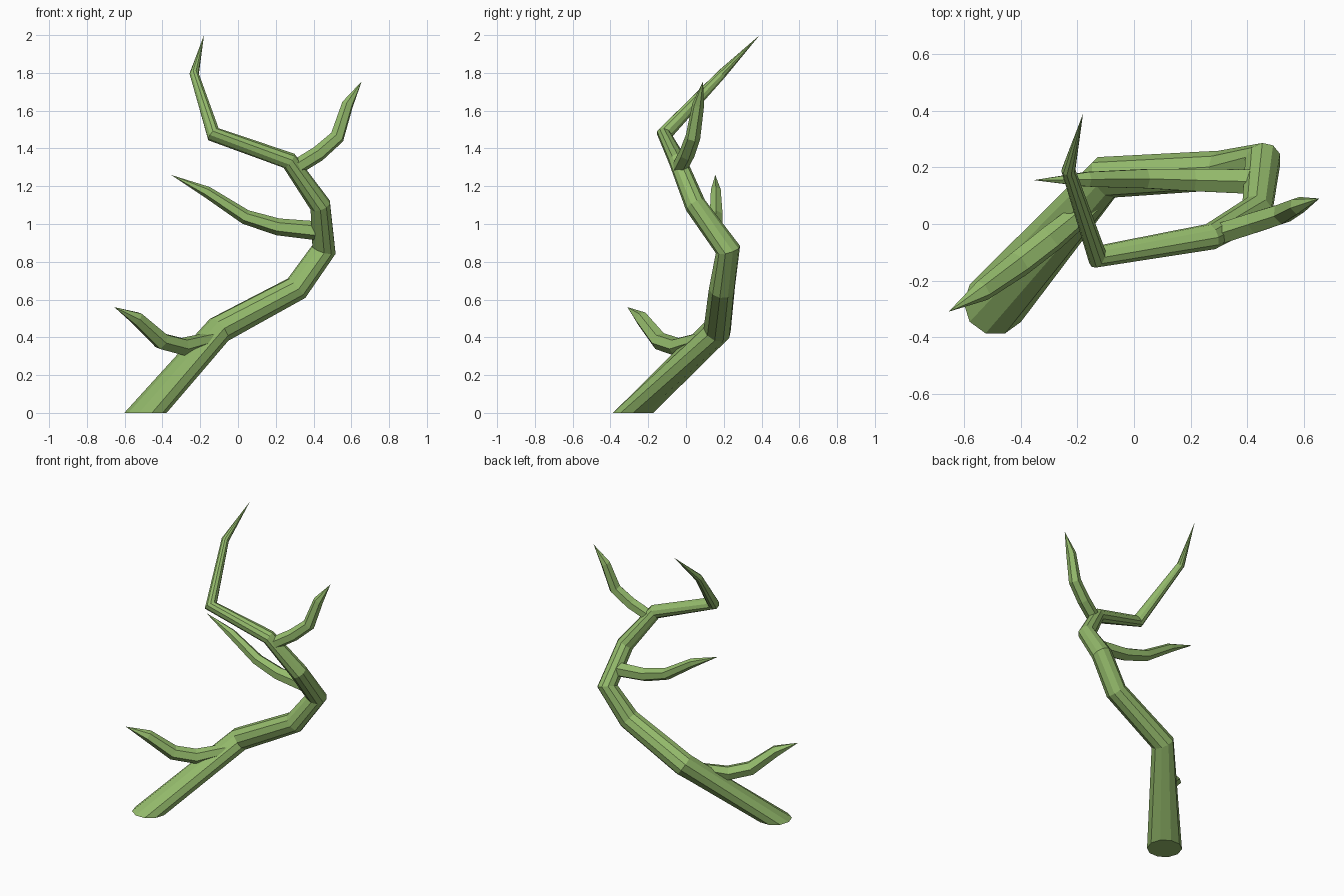
import bpy, bmesh, math
from mathutils import Vector

if "Cube" in bpy.data.objects:
    bpy.data.objects.remove(bpy.data.objects["Cube"])

bark = bpy.data.materials.new("green_bark")
bark.diffuse_color = (0.30, 0.50, 0.15, 1)
bark.use_nodes = True
bark.node_tree.nodes["Principled BSDF"].inputs["Base Color"].default_value = bark.diffuse_color


def limb(name, path, sides, start_dir=None):
    """Tapered tube through (x, y, z, radius) points, closing to a tip."""
    pts = [Vector(p[:3]) for p in path]
    bm = bmesh.new()
    normal = Vector(start_dir) if start_dir else (pts[1] - pts[0]).normalized()
    side = Vector((1, 0, 0))
    if abs(normal.x) > 0.8:
        side = Vector((0, 0, 1))
    side = (side - normal * side.dot(normal)).normalized()
    rings = []
    for i, p in enumerate(pts[:-1]):
        if i:
            # ring lies in the bisecting plane; carry the frame along
            new = ((p - pts[i - 1]).normalized() + (pts[i + 1] - p).normalized()).normalized()
            side = normal.rotation_difference(new) @ side
            normal = new
        other = normal.cross(side)
        ring = []
        for k in range(sides):
            a = 2 * math.pi * k / sides
            ring.append(bm.verts.new(p + (side * math.cos(a) + other * math.sin(a)) * path[i][3]))
        rings.append(ring)
    bm.faces.new(rings[0][::-1])
    for a, b in zip(rings, rings[1:]):
        for k in range(sides):
            n = (k + 1) % sides
            bm.faces.new((a[k], a[n], b[n], b[k]))
    tip = bm.verts.new(pts[-1])
    for k in range(sides):
        bm.faces.new((rings[-1][k], rings[-1][(k + 1) % sides], tip))
    bmesh.ops.recalc_face_normals(bm, faces=bm.faces)
    me = bpy.data.meshes.new(name)
    bm.to_mesh(me)
    bm.free()
    me.materials.append(bark)
    ob = bpy.data.objects.new(name, me)
    bpy.context.collection.objects.link(ob)
    return ob


# Winding main stem, flat cut on the ground
limb("main_stem", [
    (-0.49, -0.28, 0.0, 0.112),
    (-0.10, 0.165, 0.44, 0.077),
    (0.31, 0.19, 0.66, 0.07),
    (0.455, 0.222, 0.865, 0.067),
    (0.435, 0.05, 1.10, 0.057),
    (0.27, -0.045, 1.335, 0.047),
    (-0.13, -0.115, 1.475, 0.042),
    (-0.232, 0.19, 1.795, 0.025),
    (-0.18, 0.39, 2.0, 0)], 10, (0, 0, 1))

# Side branches with thorn-like tips
limb("lower_branch", [
    (-0.12, 0.09, 0.395, 0.038),
    (-0.29, -0.05, 0.35, 0.049),
    (-0.405, -0.14, 0.38, 0.048),
    (-0.535, -0.235, 0.50, 0.038),
    (-0.655, -0.31, 0.56, 0)], 6)
limb("middle_branch", [
    (0.41, 0.15, 0.965, 0.05),
    (0.21, 0.155, 0.985, 0.045),
    (0.04, 0.16, 1.037, 0.039),
    (-0.165, 0.158, 1.17, 0.03),
    (-0.355, 0.155, 1.26, 0)], 6)
limb("upper_branch", [
    (0.30, -0.035, 1.295, 0.042),
    (0.425, 0.005, 1.372, 0.042),
    (0.525, 0.037, 1.46, 0.04),
    (0.58, 0.065, 1.633, 0.032),
    (0.655, 0.09, 1.755, 0)], 6)
